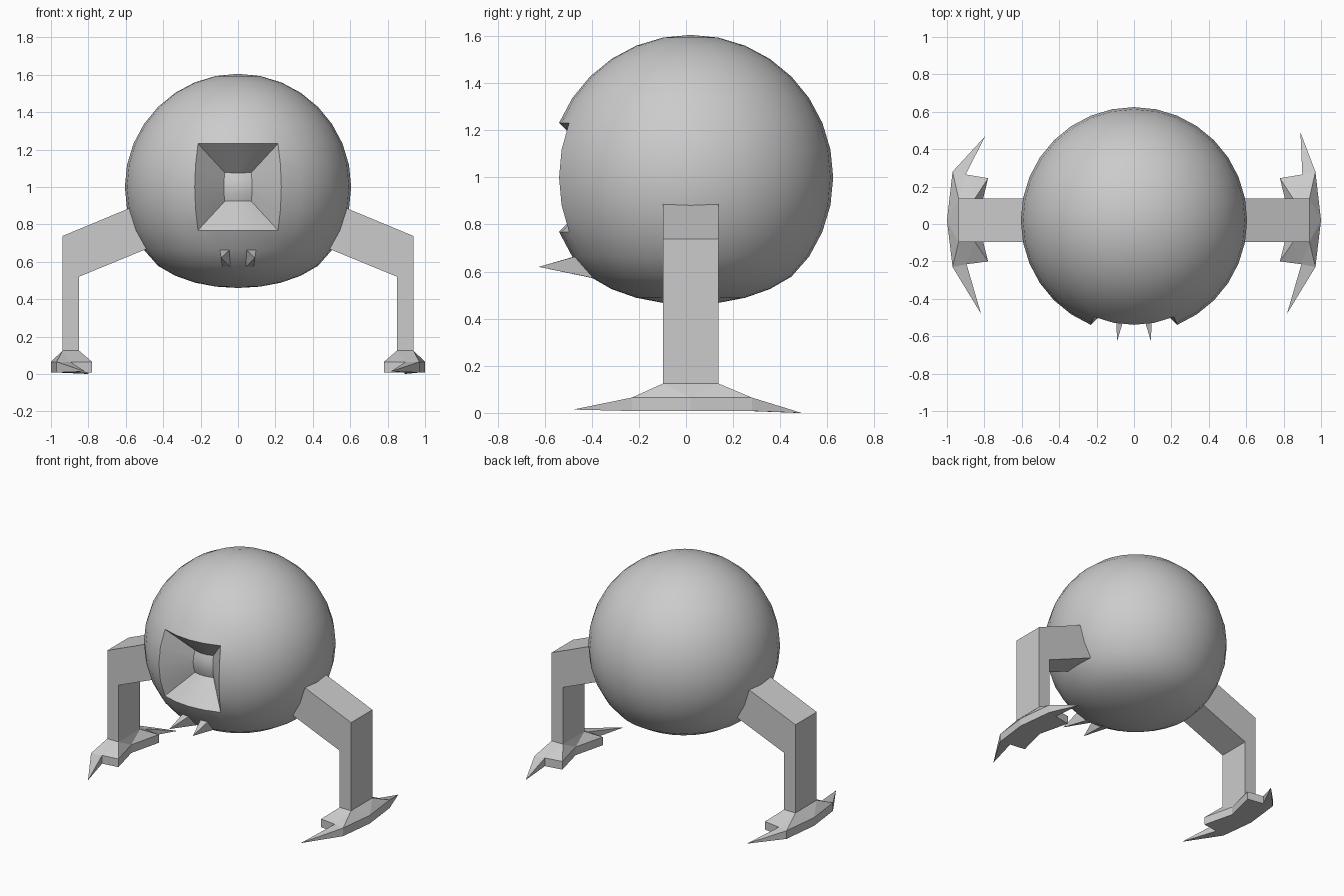
import bpy, bmesh
from math import radians
from mathutils import Vector

if "Cube" in bpy.data.objects:
    bpy.data.objects.remove(bpy.data.objects["Cube"])

CY = 0.02   # shared centre line of body and legs
R = 0.605


def make_object(name, bm):
    bmesh.ops.recalc_face_normals(bm, faces=bm.faces[:])
    mesh = bpy.data.meshes.new(name)
    bm.to_mesh(mesh)
    bm.free()
    obj = bpy.data.objects.new(name, mesh)
    bpy.context.collection.objects.link(obj)
    return obj


def add_faces(bm, verts, faces):
    for f in faces:
        bm.faces.new([verts[k] for k in f])


# Round body with a flattened belly
bm = bmesh.new()
bmesh.ops.create_uvsphere(bm, u_segments=32, v_segments=16, radius=R)
for v in bm.verts:
    r = v.co.xy.length
    if v.co.z < -0.3 and r < 0.45:
        v.co.z += 0.065 * (1 - (r / 0.45) ** 2)
    v.co += Vector((0, CY, 1))

# Square funnel-shaped eye socket: a 4 x 4 patch of the sphere sunk inwards
patch = []
for f in bm.faces:
    c = f.calc_center_median()
    if c.y < -0.3 and abs(c.x) < 0.225 and abs(c.z - 1) < 0.225:
        patch.append(f)
bmesh.ops.inset_region(bm, faces=patch, thickness=0.005)
front = Vector((0, CY - R, 1))
for v in {v for f in patch for v in f.verts}:
    v.co = front + (v.co - front) * 0.335 + Vector((0, 0.185, 0))
body = make_object("body", bm)
bpy.context.view_layer.objects.active = body
body.select_set(True)
bpy.ops.object.shade_smooth_by_angle(angle=radians(30))
body.select_set(False)


# Small pointed fangs under the eye
def fang(side, name):
    bm = bmesh.new()
    pts = [(0.043, -0.47, 0.665), (0.098, -0.465, 0.665),
           (0.085, -0.39, 0.572), (0.042, -0.395, 0.572), (0.09, -0.625, 0.62)]
    v = [bm.verts.new((side * x, y, z)) for x, y, z in pts]
    add_faces(bm, v, [(0, 1, 2, 3), (0, 1, 4), (1, 2, 4), (2, 3, 4), (3, 0, 4)])
    make_object(name, bm)


# Bent leg: a side profile extruded across y
def leg(side, name):
    profile = [(0.50, 0.92), (0.938, 0.738), (0.938, 0.125),
               (0.85, 0.125), (0.85, 0.52), (0.40, 0.705)]
    bm = bmesh.new()
    rings = [[bm.verts.new((side * x, CY + dy, z)) for x, z in profile]
             for dy in (-0.117, 0.117)]
    for ring in rings:
        bm.faces.new(ring)
    n = len(profile)
    for i in range(n):
        j = (i + 1) % n
        bm.faces.new((rings[0][i], rings[0][j], rings[1][j], rings[1][i]))
    make_object(name, bm)


# Splayed foot: ankle flare, vertical rim and a long claw at each end
def foot(side, back_tip, name):
    rim = {"o": (1.0, 0.02), "ob": (0.97, 0.28), "mb": (0.90, 0.265),
           "ib": (0.78, 0.245), "i": (0.835, 0.02), "if": (0.78, -0.20),
           "mf": (0.895, -0.215), "of": (0.97, -0.23)}
    ankle = {"Aob": (0.938, 0.137), "Aof": (0.938, -0.097),
             "Aif": (0.85, -0.097), "Aib": (0.85, 0.137)}
    bm = bmesh.new()
    v = {}
    for k, (x, y) in rim.items():
        v[k] = bm.verts.new((side * x, y, 0.065))
        v[k + "_"] = bm.verts.new((side * x, y, 0.008))
    for k, (x, y) in ankle.items():
        v[k] = bm.verts.new((side * x, y, 0.125))
    v["tf"] = bm.verts.new((side * 0.818, -0.48, 0.014))
    v["tb"] = bm.verts.new((side * back_tip[0], back_tip[1], 0.0))
    add_faces(bm, v, [("Aob", "Aof", "Aif", "Aib"),
                      ("Aob", "Aof", "o"), ("Aif", "Aib", "i")])
    for e in "fb":
        add_faces(bm, v, [
            ("Ao" + e, "o" + e, "o"), ("Ai" + e, "i" + e, "i"),
            ("Ai" + e, "m" + e, "i" + e),
            ("Ai" + e, "Ao" + e, "m" + e), ("Ao" + e, "o" + e, "m" + e),
            ("m" + e, "t" + e, "o" + e),
            ("m" + e + "_", "t" + e, "o" + e + "_"),
            ("m" + e, "t" + e, "m" + e + "_"), ("o" + e, "t" + e, "o" + e + "_"),
            ("i_", "i" + e + "_", "m" + e + "_"),
            ("o_", "i_", "m" + e + "_"), ("o_", "o" + e + "_", "m" + e + "_")])
        for a, b in (("o", "o" + e), ("i", "i" + e), ("i" + e, "m" + e)):
            add_faces(bm, v, [(a, b, b + "_", a + "_")])
    make_object(name, bm)


for side, label, back_tip in ((-1, "left", (0.795, 0.47)), (1, "right", (0.89, 0.49))):
    fang(side, label + "_fang")
    leg(side, label + "_leg")
    foot(side, back_tip, label + "_foot")
